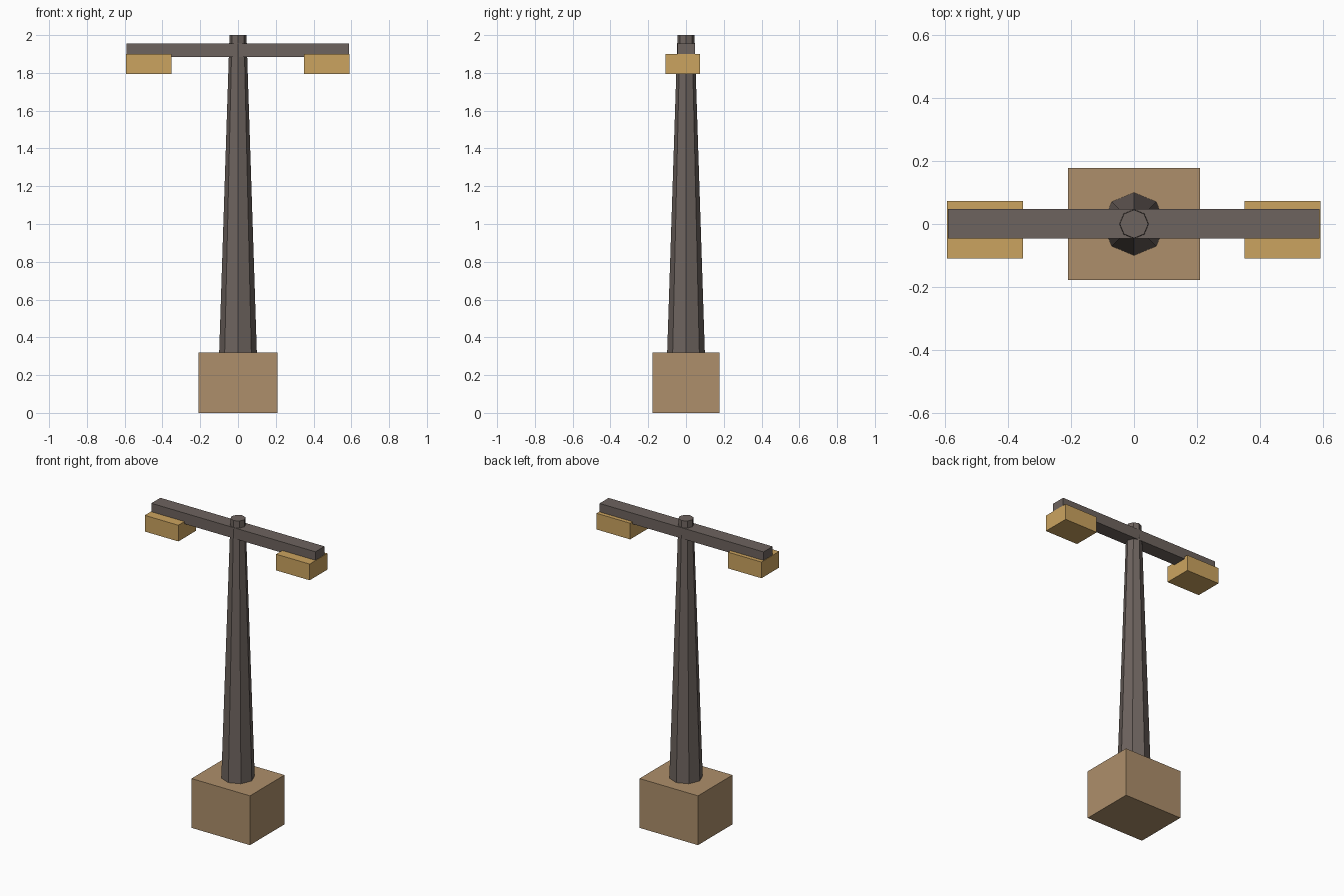
import bpy
from mathutils import Vector

default_cube = bpy.data.objects.get("Cube")
if default_cube:
    bpy.data.objects.remove(default_cube, do_unlink=True)


def material(name, rgb):
    mat = bpy.data.materials.new(name)
    mat.use_nodes = True
    mat.diffuse_color = (*rgb, 1)
    mat.node_tree.nodes["Principled BSDF"].inputs["Base Color"].default_value = (*rgb, 1)
    return mat


def box(name, low, high, mat):
    low, high = Vector(low), Vector(high)
    bpy.ops.mesh.primitive_cube_add(size=1)
    obj = bpy.context.object
    obj.name = name
    for v in obj.data.vertices:
        v.co = (low + high) / 2 + v.co * (high - low)
    obj.data.materials.append(mat)
    return obj


tan = material("tan_stone", (0.42, 0.275, 0.147))
amber = material("amber_lamp", (0.60, 0.37, 0.115))
dark = material("dark_grey_brown", (0.155, 0.126, 0.113))

# Foundation block
box("base", (-0.21, -0.177, 0), (0.21, 0.177, 0.32), tan)

# Tapered eight-sided pole, sunk into the base
bottom, top = 0.003, 2.0
bpy.ops.mesh.primitive_cone_add(vertices=8, radius1=0.11, radius2=0.045,
                                depth=top - bottom,
                                location=(0, 0, (top + bottom) / 2))
pole = bpy.context.object
pole.name = "pole"
pole.data.materials.append(dark)

# Crossarm through the pole
box("crossarm", (-0.59, -0.046, 1.885), (0.588, 0.047, 1.955), dark)

# Lamp boxes under the arm ends
for name, x0, x1 in (("right_lamp", -0.593, -0.352), ("left_lamp", 0.35, 0.591)):
    box(name, (x0, -0.109, 1.795), (x1, 0.073, 1.90), amber)
